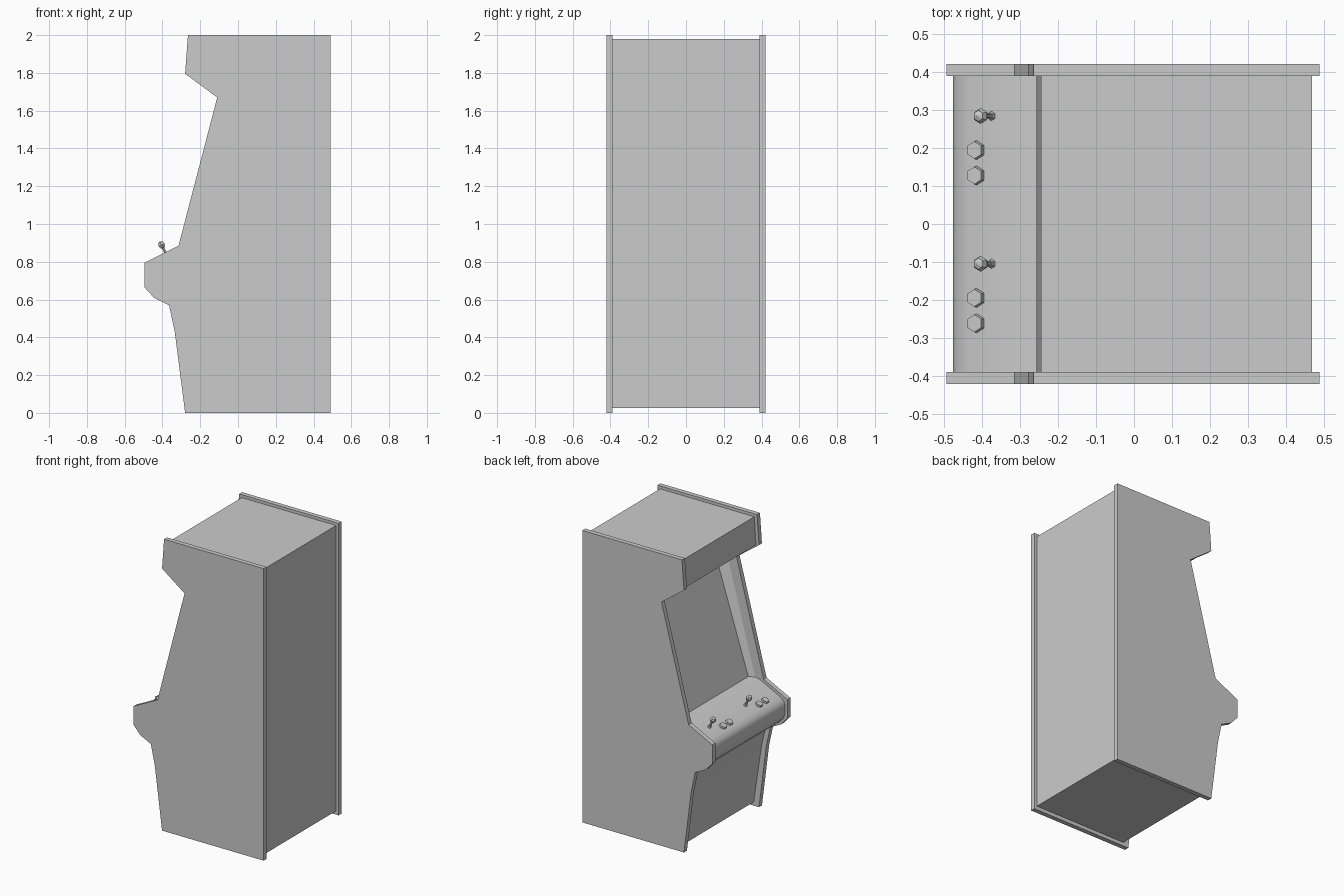
import bpy, bmesh, math
from mathutils import Vector

if "Cube" in bpy.data.objects:
    bpy.data.objects.remove(bpy.data.objects["Cube"])

TILT = -math.atan(0.5)                      # slope of the control deck
NORMAL = Vector((math.sin(TILT), 0, math.cos(TILT)))


def finish(name, bm):
    bmesh.ops.recalc_face_normals(bm, faces=bm.faces)
    mesh = bpy.data.meshes.new(name)
    bm.to_mesh(mesh)
    bm.free()
    ob = bpy.data.objects.new(name, mesh)
    bpy.context.collection.objects.link(ob)
    return ob


def prism(name, profile, y0, y1):
    """Extrude an x-z outline from y0 to y1."""
    bm = bmesh.new()
    face = bm.faces.new([bm.verts.new((x, y0, z)) for x, z in profile])
    ext = bmesh.ops.extrude_face_region(bm, geom=[face])
    moved = [v for v in ext["geom"] if isinstance(v, bmesh.types.BMVert)]
    bmesh.ops.translate(bm, verts=moved, vec=(0, y1 - y0, 0))
    return finish(name, bm)


def deck(x, y, height=0.0):
    """Point above the control deck, measured along its normal."""
    return Vector((x, y, 0.80 + (x + 0.44) * 0.5)) + NORMAL * height


def cone(name, x, y, h0, h1, r0, r1, sides=6):
    bpy.ops.mesh.primitive_cone_add(vertices=sides, radius1=r0, radius2=r1, depth=h1 - h0,
                                    location=deck(x, y, (h0 + h1) / 2), rotation=(0, TILT, 0))
    bpy.context.object.name = name


# Side panels
side = [(-0.265, 2.0), (0.49, 2.0), (0.49, 0), (-0.28, 0), (-0.335, 0.43), (-0.365, 0.57),
        (-0.445, 0.61), (-0.495, 0.665), (-0.495, 0.795), (-0.315, 0.885),
        (-0.11, 1.67), (-0.28, 1.795)]
prism("side_panel_left", side, 0.39, 0.422)
prism("side_panel_right", side, -0.422, -0.39)

# Inset body: roof, back, kick panel, rounded control deck, screen, marquee
body = prism("cabinet_body", [
    (-0.245, 1.98), (0.47, 1.98), (0.47, 0.025), (-0.24, 0.025), (-0.30, 0.43), (-0.335, 0.58),
    (-0.40, 0.605), (-0.44, 0.63), (-0.467, 0.66), (-0.477, 0.695), (-0.477, 0.75),
    (-0.468, 0.778), (-0.44, 0.80), (-0.285, 0.8775), (-0.22, 0.89),
    (0.01, 1.605), (-0.257, 1.79)], -0.39, 0.39)
bpy.context.view_layer.objects.active = body
body.select_set(True)
bpy.ops.object.shade_smooth_by_angle(angle=math.radians(35))
body.select_set(False)

# Angled bezel strips beside the screen
for s, label in ((1, "left"), (-1, "right")):
    bm = bmesh.new()
    ends = []
    for front, back in (((-0.25, 0.884), (-0.22, 0.89)), ((-0.045, 1.643), (0.01, 1.605))):
        ends.append([bm.verts.new((x, s * y, z)) for (x, z), y in
                     ((front, 0.39), (back, 0.39), (back, 0.36))])
    a, b = ends
    bm.faces.new(a)
    bm.faces.new(b)
    for i in range(3):
        j = (i + 1) % 3
        bm.faces.new((a[i], a[j], b[j], b[i]))
    finish("screen_bezel_" + label, bm)

# Controls for two players
for p, y in enumerate((0.285, -0.105), 1):
    cone(f"joystick_collar_{p}", -0.376, y, -0.005, 0.012, 0.014, 0.009)
    cone(f"joystick_shaft_{p}", -0.376, y, 0.0, 0.06, 0.007, 0.007)
    bpy.ops.mesh.primitive_uv_sphere_add(segments=6, ring_count=4, radius=0.021,
                                         location=deck(-0.376, y, 0.064), rotation=(0, TILT, 0))
    bpy.context.object.name = f"joystick_knob_{p}"
    for b, dy in enumerate((0.09, 0.157), 1):
        cone(f"button_{p}_{b}", -0.415, y - dy, -0.005, 0.014, 0.026, 0.023)
